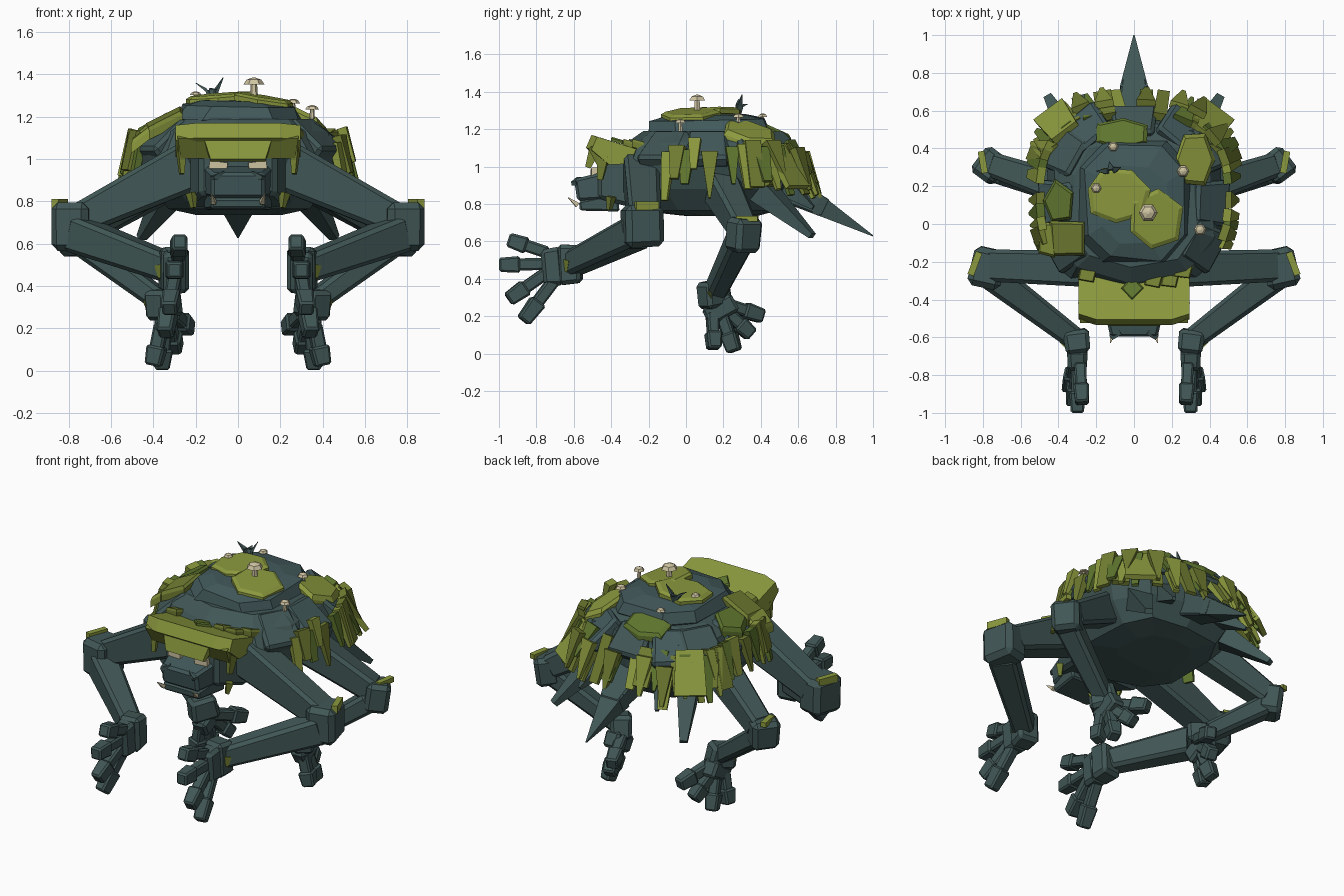
import bpy, bmesh, math, random
from mathutils import Vector as V

random.seed(4)


def mat(name, rgb):
    m = bpy.data.materials.new(name)
    m.diffuse_color = (*rgb, 1)
    return m


TEAL = mat("dark teal hide", (0.052, 0.095, 0.092))
SLATE = mat("slate shell", (0.055, 0.1, 0.104))
LIGHT = mat("light moss", (0.26, 0.32, 0.048))
MID = mat("green moss", (0.115, 0.18, 0.028))
OLIVE = mat("olive moss", (0.17, 0.21, 0.032))
CREAM = mat("cream", (0.62, 0.55, 0.36))


def loft(name, rings, material, bevel=0.0):
    """Skin equal-length rings of points and cap both ends."""
    bm = bmesh.new()
    vs = [[bm.verts.new(p) for p in r] for r in rings]
    n = len(rings[0])
    for a, b in zip(vs, vs[1:]):
        for i in range(n):
            bm.faces.new((a[i], a[(i + 1) % n], b[(i + 1) % n], b[i]))
    bm.faces.new(vs[0][::-1])
    bm.faces.new(vs[-1])
    bmesh.ops.recalc_face_normals(bm, faces=bm.faces)
    me = bpy.data.meshes.new(name)
    bm.to_mesh(me)
    bm.free()
    me.materials.append(material)
    ob = bpy.data.objects.new(name, me)
    bpy.context.collection.objects.link(ob)
    if bevel:
        mod = ob.modifiers.new("chamfer", "BEVEL")
        mod.width, mod.segments = bevel, 1
    return ob


def beam(name, p0, p1, s0, s1, material=TEAL, bevel=0.0):
    """Tapered box from p0 to p1; s0, s1 are (width, height) at the ends."""
    p0, p1 = V(p0), V(p1)
    d = (p1 - p0).normalized()
    side = d.cross(V((0, 0, 1)))
    side = side.normalized() if side.length > 0.05 else V((1, 0, 0))
    up = side.cross(d)
    rings = [[p + side * w / 2 * a + up * h / 2 * b for a, b in ((-1, -1), (1, -1), (1, 1), (-1, 1))]
             for p, (w, h) in ((p0, s0), (p1, s1))]
    return loft(name, rings, material, bevel)


def oval(ang, a, y0, y1, z, power=0.7):
    """Point on a squarish oval around the body."""
    c, s = math.cos(ang), math.sin(ang)
    f = lambda t: math.copysign(abs(t) ** power, t)
    return V((a * f(c), (y0 + y1) / 2 + (y1 - y0) / 2 * f(s), z))


def oval_stack(name, levels, n, material, jitter=0.0, turn=0.0, tilt=(0, 0)):
    rings = []
    for z, a, y0, y1 in levels:
        ring = [oval(turn + 2 * math.pi * i / n, a, y0, y1, z)
                + V((random.uniform(-jitter, jitter), random.uniform(-jitter, jitter), 0)) for i in range(n)]
        rings.append([p + V((0, 0, tilt[0] * p.x + tilt[1] * p.y)) for p in ring])
    return loft(name, rings, material)


def patch(name, c, rx, ry, t, material, tilt=(0, 0), n=7, turn=0.0):
    """Irregular flat moss slab; tilt is the rise per unit x and y."""
    rings = [[], [], []]
    for i in range(n):
        a = turn + 2 * math.pi * i / n
        k = random.uniform(0.9, 1.1)
        for r, (f, h) in zip(rings, ((1, -t), (1, 0), (0.85, t * 0.5))):
            x, y = rx * k * f * math.cos(a), ry * k * f * math.sin(a)
            r.append(V(c) + V((x, y, h + tilt[0] * x + tilt[1] * y)))
    return loft(name, rings, material)


# Body and shell
oval_stack("body", [(0.735, 0.2, 0.0, 0.38), (0.765, 0.34, -0.26, 0.5), (0.88, 0.43, -0.37, 0.58),
                    (1.02, 0.48, -0.37, 0.6), (1.13, 0.43, -0.3, 0.54), (1.19, 0.33, -0.23, 0.46)],
           10, TEAL, 0.015, 0.31)
oval_stack("shell_top", [(1.14, 0.28, -0.19, 0.42), (1.185, 0.31, -0.23, 0.46), (1.25, 0.27, -0.2, 0.43),
                         (1.275, 0.17, -0.1, 0.32)], 8, SLATE, 0.015, 0.39, (-0.02, 0.02))
for i in range(9):
    a = math.radians(-32 + i * 30.5)
    p0, p1 = oval(a, 0.31, -0.18, 0.46, 1.165), oval(a, 0.49, -0.32, 0.61, 1.02)
    beam("shell_plate", p0, p1, (0.21, 0.09), (0.25, 0.08), SLATE if i % 2 else TEAL, 0.018)

# Moss slabs on the shell
patch("top_moss_left", (-0.09, 0.15, 1.295), 0.17, 0.15, 0.025, LIGHT, (0.08, 0.04), 7, 0.2)
patch("top_moss_right", (0.11, 0.02, 1.285), 0.155, 0.17, 0.025, LIGHT, (-0.16, 0.05), 6, 0.4)
patch("side_moss_right", (0.32, 0.34, 1.175), 0.11, 0.15, 0.05, LIGHT, (-0.5, -0.2), 6)
patch("rear_moss", (-0.06, 0.48, 1.19), 0.15, 0.09, 0.03, MID, (0, -0.45), 6, 0.5)
patch("side_moss_left", (-0.35, -0.08, 1.18), 0.13, 0.13, 0.04, OLIVE, (0.5, 0.15), 4, 0.8)
patch("side_moss_left_back", (-0.4, 0.11, 1.165), 0.09, 0.12, 0.04, MID, (0.55, 0), 5, 0.5)
patch("side_moss_left_edge", (-0.46, -0.08, 1.11), 0.06, 0.12, 0.04, LIGHT, (0.8, 0.1), 4, 0.7)

# Hanging moss tufts around sides and back
N = 36
for i in range(N):
    a = math.radians(-26 + 232 * i / (N - 1) + random.uniform(-1.5, 1.5))
    back = max(0, math.sin(a))
    top = oval(a, 0.515, -0.3, 0.59, random.uniform(1.07, 1.15) - 0.02 * back)
    out = V((math.cos(a), math.sin(a), 0))
    length = random.uniform(0.16, 0.27)
    end = top + out * (0.035 + 0.08 * back) + V((0, 0, -length))
    w = random.uniform(0.06, 0.11)
    taper = random.choice((0.15, 0.3, 0.5, 0.9))
    beam("moss_tuft", top - out * 0.02, end, (w, 0.045), (w * taper, 0.02), (LIGHT, OLIVE, MID)[i % 3])
    if back > 0.8 and i % 2:
        beam("rear_moss_tuft", top + out * 0.05 + V((0, 0, -0.02)), top + out * 0.13 + V((0, 0, -0.24)),
             (0.1, 0.04), (0.02, 0.02), (OLIVE, LIGHT)[i // 2 % 2])

# Mossy brow over the head, with a leaning-back front face
prof = [(-0.535, 1.1), (-0.505, 1.17), (-0.28, 1.1), (-0.25, 1.03), (-0.44, 1.02)]
loft("moss_brow", [[(x, y + 0.03 * (abs(x) > 0.25), z - 0.01 * (abs(x) > 0.25)) for y, z in prof]
                   for x in (-0.295, -0.2, 0.2, 0.295)], LIGHT)
beam("brow_underside", (0, -0.51, 1.105), (0, -0.46, 1.01), (0.57, 0.03), (0.54, 0.03), OLIVE)
beam("brow_fringe", (0, -0.49, 1.085), (0, -0.525, 0.995), (0.32, 0.06), (0.26, 0.03), LIGHT)
patch("brow_leaf", (-0.01, -0.34, 1.135), 0.06, 0.06, 0.015, MID, (0, -0.3), 4)
for x, y in ((0.1, -0.3), (0.19, -0.3), (-0.25, -0.27), (0.26, -0.25)):
    patch("brow_clump", (x, y, 1.12), 0.06, 0.045, 0.03, OLIVE, (0.1, -0.3), 4, 0.6)

# Head, snout and jaw
beam("head", (0, -0.25, 0.93), (0, -0.47, 0.93), (0.5, 0.32), (0.36, 0.2), TEAL, 0.02)
beam("snout", (0, -0.42, 0.9), (0, -0.59, 0.875), (0.33, 0.15), (0.25, 0.12), SLATE, 0.015)
beam("jaw", (0, -0.36, 0.81), (0, -0.57, 0.79), (0.32, 0.1), (0.25, 0.05), TEAL, 0.01)

for s in (1, -1):
    m = lambda x, y, z: (s * x, y, z)

    # Face details
    beam("eye", m(0.05, -0.495, 0.965), m(0.135, -0.49, 0.972), (0.03, 0.035), (0.03, 0.045), CREAM)
    beam("tusk", m(0.115, -0.58, 0.795), m(0.125, -0.63, 0.835), (0.025, 0.025), (0.004, 0.004), CREAM)
    beam("nostril_ridge", m(0.07, -0.57, 0.93), m(0.12, -0.6, 0.91), (0.03, 0.03), (0.03, 0.02), TEAL)
    beam("brow_side_tuft", m(0.27, -0.44, 1.06), m(0.265, -0.46, 0.93), (0.04, 0.06), (0.02, 0.03), OLIVE)
    beam("chin_tuft", m(0.22, -0.4, 0.84), m(0.21, -0.41, 0.77), (0.04, 0.04), (0.02, 0.02), OLIVE)

    # Wide moss sheets on the back corners
    beam("corner_moss", m(0.36, 0.48, 1.11), m(0.45, 0.6, 0.89), (0.16, 0.05), (0.19, 0.03), LIGHT)
    beam("corner_moss", m(0.44, 0.38, 1.1), m(0.485, 0.46, 0.9), (0.1, 0.05), (0.1, 0.03), OLIVE)

    # Front arm
    beam("front_upper_arm", m(0.2, -0.24, 0.98), m(0.76, -0.22, 0.71), (0.19, 0.24), (0.17, 0.15), TEAL, 0.02)
    beam("front_elbow", m(0.755, -0.13, 0.685), m(0.8, -0.335, 0.68), (0.17, 0.22), (0.18, 0.23), TEAL, 0.03)
    beam("front_forearm", m(0.77, -0.26, 0.65), m(0.31, -0.61, 0.48), (0.16, 0.17), (0.12, 0.13), TEAL, 0.02)
    beam("elbow_moss", m(0.82, -0.15, 0.79), m(0.865, -0.27, 0.79), (0.035, 0.045), (0.035, 0.045), LIGHT)
    beam("wrist_moss", m(0.37, -0.63, 0.5), m(0.36, -0.64, 0.44), (0.03, 0.04), (0.02, 0.03), OLIVE)
    beam("front_wrist", m(0.31, -0.56, 0.48), m(0.295, -0.68, 0.475), (0.14, 0.2), (0.13, 0.22), TEAL, 0.02)
    beam("front_palm", m(0.3, -0.66, 0.47), m(0.3, -0.77, 0.46), (0.11, 0.21), (0.1, 0.19), TEAL, 0.02)
    front = [((0.285, -0.74, 0.54), (0.275, -0.95, 0.61)), ((0.3, -0.76, 0.48), (0.3, -1.0, 0.475)),
             ((0.3, -0.75, 0.43), (0.325, -0.95, 0.29)), ((0.31, -0.7, 0.4), (0.345, -0.87, 0.175))]

    # Rear leg
    beam("rear_thigh", m(0.32, 0.17, 0.92), m(0.74, 0.31, 0.66), (0.17, 0.2), (0.13, 0.14), TEAL, 0.02)
    beam("rear_knee", m(0.77, 0.315, 0.725), m(0.75, 0.3, 0.545), (0.17, 0.14), (0.16, 0.14), TEAL, 0.025)
    beam("knee_moss", m(0.79, 0.27, 0.722), m(0.81, 0.385, 0.722), (0.035, 0.03), (0.035, 0.03), LIGHT)
    beam("rear_shin", m(0.74, 0.29, 0.61), m(0.35, 0.15, 0.32), (0.14, 0.12), (0.11, 0.1), TEAL, 0.02)
    beam("rear_ankle", m(0.36, 0.14, 0.39), m(0.345, 0.16, 0.25), (0.13, 0.15), (0.12, 0.17), TEAL, 0.02)
    beam("ankle_moss", m(0.42, 0.13, 0.34), m(0.405, 0.15, 0.28), (0.04, 0.05), (0.03, 0.04), OLIVE)
    beam("rear_palm", m(0.345, 0.16, 0.28), m(0.345, 0.21, 0.19), (0.1, 0.18), (0.09, 0.18), TEAL, 0.015)
    rear = [((0.36, 0.14, 0.22), (0.4, 0.15, 0.025)), ((0.345, 0.19, 0.22), (0.365, 0.26, 0.012)),
            ((0.33, 0.21, 0.23), (0.295, 0.35, 0.1)), ((0.31, 0.2, 0.27), (0.235, 0.41, 0.2))]

    # Fingers and toes: thin base, blocky tip
    for label, digits in (("finger", front), ("toe", rear)):
        for p, q in digits:
            p, q = V(m(*p)), V(m(*q))
            k = p.lerp(q, 0.6)
            beam(label, p, k, (0.065, 0.065), (0.06, 0.065), TEAL, 0.01)
            beam(label + "_tip", p.lerp(q, 0.53), q, (0.085, 0.09), (0.07, 0.075), TEAL, 0.01)

    # Hind spikes
    beam("hind_spike", m(0.3, 0.4, 0.88), m(0.455, 0.675, 0.63), (0.14, 0.13), (0.045, 0.03), TEAL)
    beam("rear_spike", m(0.2, 0.5, 0.92), m(0.27, 0.68, 0.78), (0.12, 0.12), (0.02, 0.02), TEAL)

# Tail
beam("tail_base", (0, 0.48, 0.91), (0, 0.75, 0.775), (0.2, 0.16), (0.13, 0.1), TEAL, 0.01)
beam("tail_spike", (0, 0.7, 0.8), (0, 1.0, 0.63), (0.15, 0.11), (0.006, 0.006), TEAL)

# Mushrooms
for x, y, z, r in ((0.075, 0.06, 1.385, 0.05), (0.26, 0.28, 1.285, 0.033), (0.35, -0.03, 1.255, 0.033),
                   (-0.11, 0.41, 1.285, 0.028), (-0.2, 0.19, 1.32, 0.028)):
    ring = lambda k, h: [(x + r * k * math.cos(i * math.pi / 3), y + r * k * math.sin(i * math.pi / 3), z + r * h)
                         for i in range(6)]
    loft("mushroom", [ring(0.4, -2.0), ring(0.3, -0.6), ring(1, -0.65), ring(0.7, -0.2), ring(0.15, 0)], CREAM)

# Small sprout
for dx, dy, dz in ((-0.08, 0.0, 0.055), (0.05, 0.02, 0.08), (-0.01, 0.05, 0.03)):
    mid = V((-0.12 + dx * 0.35, 0.28 + dy * 0.35, 1.325))
    beam("sprout_leaf", (-0.12, 0.28, 1.26), mid, (0.015, 0.015), (0.03, 0.015), TEAL)
    beam("sprout_leaf", mid, (-0.12 + dx, 0.28 + dy, 1.305 + dz), (0.03, 0.015), (0.003, 0.003), TEAL)
